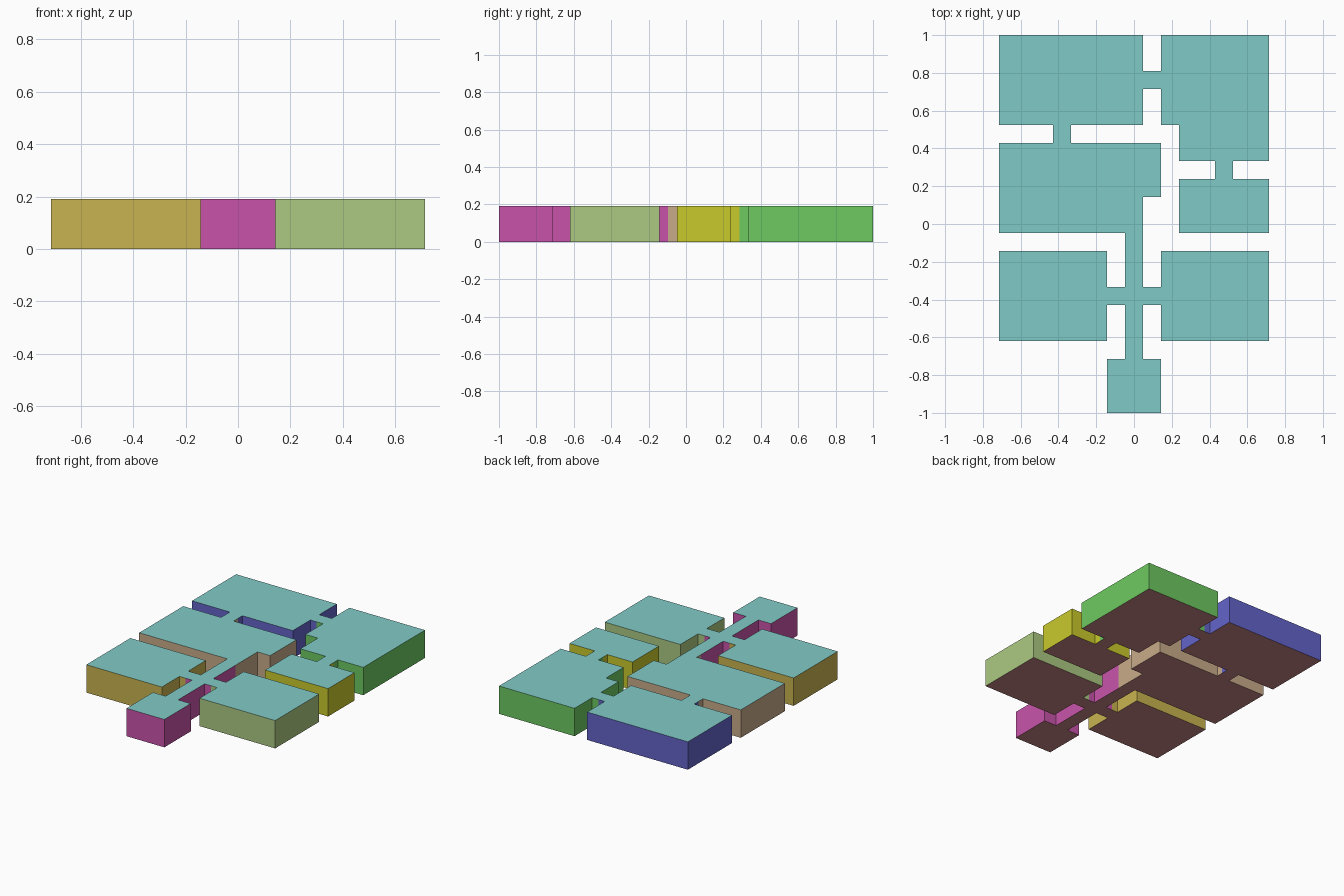
import bpy, bmesh

UNIT = 1 / 21      # plan grid step
HEIGHT = 4         # slab height in grid steps

if "Cube" in bpy.data.objects:
    bpy.data.objects.remove(bpy.data.objects["Cube"])


def make_material(name, hex_code):
    rgb = [int(hex_code[i:i + 2], 16) / 255 for i in (0, 2, 4)]
    linear = [((c + 0.055) / 1.055) ** 2.4 for c in rgb]
    mat = bpy.data.materials.new(name)
    mat.use_nodes = True
    mat.diffuse_color = (*linear, 1)
    mat.node_tree.nodes["Principled BSDF"].inputs["Base Color"].default_value = (*linear, 1)
    return mat


ceiling = make_material("ceiling teal", "80CBC7")
floor = make_material("floor rose", "C98686")

# Each room: wall colour, then plan rectangles (x0, x1, y0, y1) in grid steps;
# doorways between rooms are split half way
rooms = {
    "back_right_room": ("blue", "6464CC", [(-15, 1, 11, 21), (1, 2, 15, 17), (-9, -7, 10, 11)]),
    "back_left_room": ("green", "6ECA62", [(3, 15, 11, 21), (5, 15, 7, 11), (2, 3, 15, 17), (9, 11, 6, 7)]),
    "left_room": ("yellow", "C9C92C", [(5, 15, -1, 5), (9, 11, 5, 6)]),
    "central_room": ("tan", "C9AB8A", [(-15, 1, -1, 9), (1, 3, 3, 9), (-9, -7, 9, 10), (-1, 1, -2, -1)]),
    "front_right_room": ("ochre", "C9B450", [(-15, -3, -13, -3), (-3, -2, -9, -7)]),
    "front_left_room": ("light green", "ACC982", [(3, 15, -13, -3), (2, 3, -9, -7)]),
    "entrance_hall": ("magenta", "C954AB", [(-3, 3, -21, -15), (-1, 1, -15, -2), (-2, 2, -9, -7)]),
}


def cells_of(rects):
    return {(x, y) for x0, x1, y0, y1 in rects
            for x in range(x0, x1) for y in range(y0, y1)}


occupied = set().union(*(cells_of(rects) for _, _, rects in rooms.values()))


def build_room(name, colour, hex_code, rects):
    bm = bmesh.new()

    def face(points, slot):
        f = bm.faces.new([bm.verts.new([c * UNIT for c in p]) for p in points])
        f.material_index = slot

    for x, y in cells_of(rects):
        ring = [(x, y), (x + 1, y), (x + 1, y + 1), (x, y + 1)]
        face([(*p, HEIGHT) for p in ring], 1)
        face([(*p, 0) for p in reversed(ring)], 2)
        # Walls only where the plan ends, so doorways stay open
        for i, (dx, dy) in enumerate([(0, -1), (1, 0), (0, 1), (-1, 0)]):
            if (x + dx, y + dy) not in occupied:
                a, b = ring[i], ring[(i + 1) % 4]
                face([(*a, 0), (*b, 0), (*b, HEIGHT), (*a, HEIGHT)], 0)

    # Merge the cells into large flat faces
    bmesh.ops.remove_doubles(bm, verts=bm.verts, dist=UNIT / 100)
    bmesh.ops.dissolve_limit(bm, angle_limit=0.01, use_dissolve_boundaries=True,
                             verts=bm.verts, edges=bm.edges, delimit={'MATERIAL'})
    mesh = bpy.data.meshes.new(name)
    bm.to_mesh(mesh)
    bm.free()
    for mat in (make_material(colour + " wall", hex_code), ceiling, floor):
        mesh.materials.append(mat)
    bpy.context.collection.objects.link(bpy.data.objects.new(name, mesh))


for room_name, (colour, hex_code, rects) in rooms.items():
    build_room(room_name, colour, hex_code, rects)
